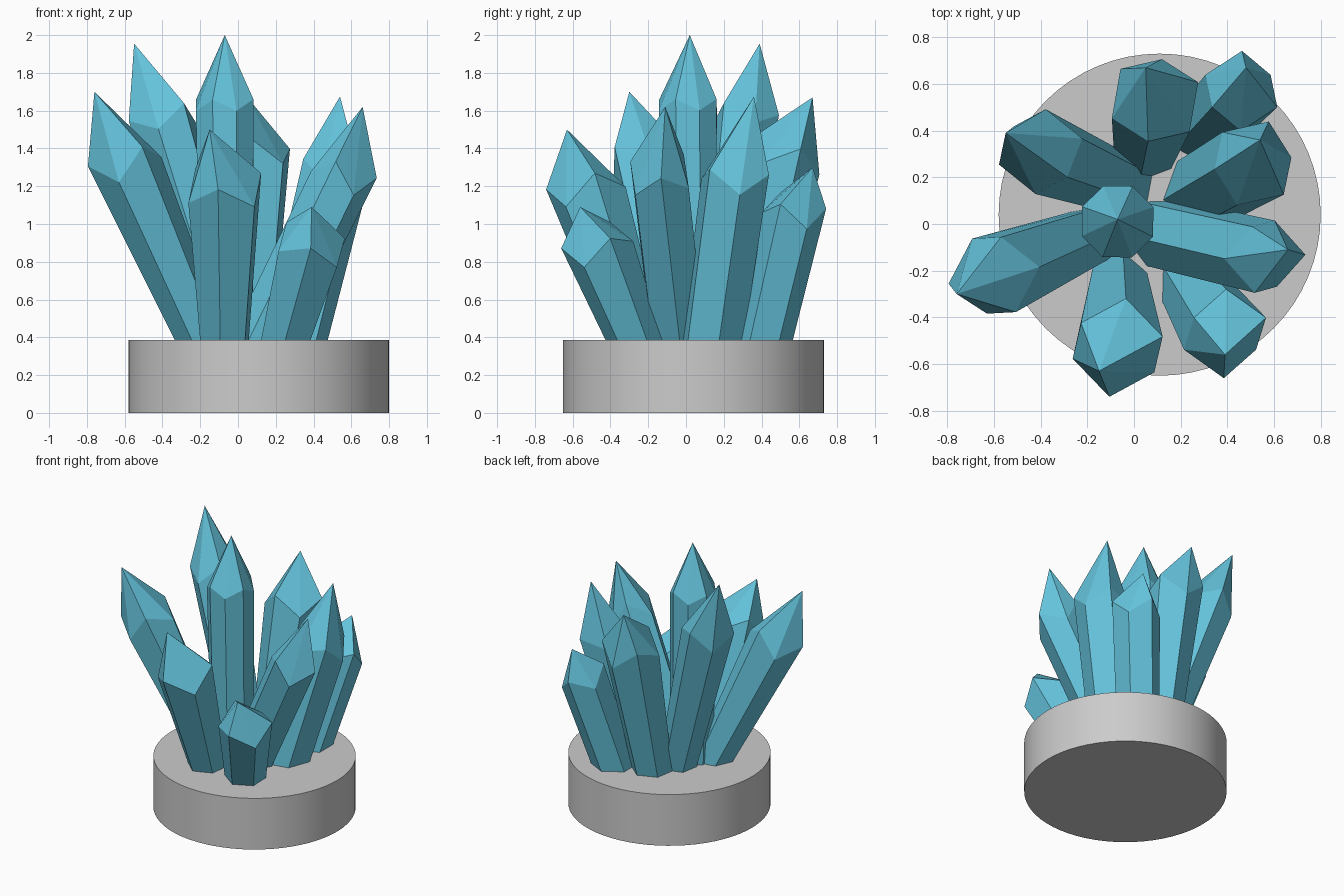
import bpy, bmesh, math
from mathutils import Vector

if "Cube" in bpy.data.objects:
    bpy.data.objects.remove(bpy.data.objects["Cube"])

mat = bpy.data.materials.new("crystal_blue")
mat.diffuse_color = (0.13, 0.55, 0.72, 1)
mat.use_nodes = True
mat.node_tree.nodes["Principled BSDF"].inputs["Base Color"].default_value = mat.diffuse_color

# Round plinth
bpy.ops.mesh.primitive_cylinder_add(vertices=64, radius=0.69, depth=0.385,
                                    location=(0.11, 0.04, 0.1925))
base = bpy.context.object
base.name = "round_base"
bpy.ops.object.shade_smooth_by_angle()


def crystal(name, foot, shoulder, tip, r, sides=6, turn=0, taper=0.62, skew=0.05):
    """Tapered prism from foot to shoulder, capped by an off-centre point."""
    foot, shoulder, tip = Vector((*foot, 0.385)), Vector(shoulder), Vector(tip)
    axis = (shoulder - foot).normalized()
    u = Vector((0, 1, 0)).cross(axis).normalized()
    v = axis.cross(u)
    foot = foot - axis * 0.12
    bm = bmesh.new()
    rings = []
    for centre, radius, lift in ((foot, r * taper, 0), (shoulder, r, skew)):
        ring = []
        for i in range(sides):
            a = math.radians(turn) + 2 * math.pi * i / sides
            p = centre + (u * math.cos(a) + v * math.sin(a)) * radius
            ring.append(bm.verts.new(p + axis * (lift if i % 2 else -lift)))
        rings.append(ring)
    top = bm.verts.new(tip)
    bm.faces.new(rings[0][::-1])
    for i in range(sides):
        j = (i + 1) % sides
        bm.faces.new((rings[0][i], rings[0][j], rings[1][j], rings[1][i]))
        bm.faces.new((rings[1][i], rings[1][j], top))
    bmesh.ops.recalc_face_normals(bm, faces=bm.faces[:])
    me = bpy.data.meshes.new(name)
    bm.to_mesh(me)
    bm.free()
    me.materials.append(mat)
    ob = bpy.data.objects.new(name, me)
    bpy.context.collection.objects.link(ob)


# Crystals: foot (x, y), shoulder centre, tip, radius
crystal("centre_crystal", (-0.06, 0.02), (-0.07, 0.01, 1.63), (-0.07, 0.02, 2.0), 0.165,
        sides=8, turn=22, taper=0.9, skew=0.03)
crystal("left_crystal", (-0.19, -0.05), (-0.60, -0.22, 1.33), (-0.76, -0.30, 1.70), 0.19,
        turn=8, taper=0.65, skew=0.06)
crystal("back_left_crystal", (-0.05, 0.17), (-0.40, 0.31, 1.54), (-0.55, 0.39, 1.955), 0.18,
        turn=20, taper=0.7)
crystal("front_crystal", (-0.07, -0.26), (-0.07, -0.53, 1.19), (-0.15, -0.63, 1.50), 0.205,
        turn=20, taper=0.62, skew=-0.06)
crystal("front_right_crystal", (0.25, -0.27), (0.39, -0.47, 0.89), (0.39, -0.56, 1.09), 0.185,
        turn=30, taper=0.72, skew=-0.05)
crystal("right_crystal", (0.13, -0.04), (0.56, -0.14, 1.26), (0.66, -0.11, 1.62), 0.165,
        turn=5, taper=0.95, skew=-0.06)
crystal("right_back_crystal", (0.30, 0.14), (0.51, 0.26, 1.25), (0.54, 0.36, 1.675), 0.185,
        turn=10, taper=0.92)
crystal("back_crystal", (0.05, 0.33), (0.09, 0.53, 1.36), (0.05, 0.67, 1.67), 0.195,
        turn=-40, taper=0.7, skew=0.06)
crystal("back_right_crystal", (0.31, 0.41), (0.46, 0.57, 1.07), (0.48, 0.67, 1.30), 0.165,
        turn=30, taper=0.9)
